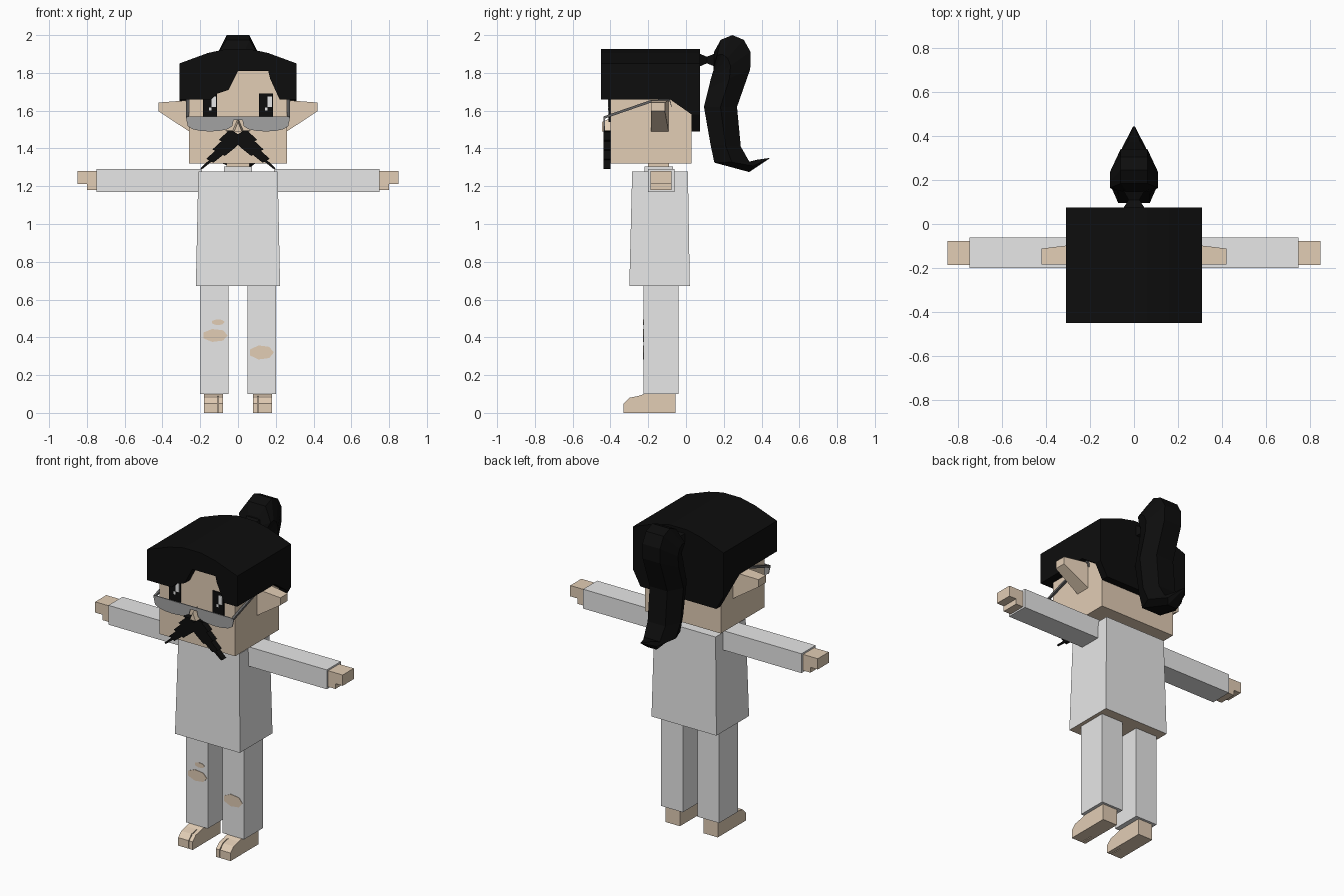
import bpy, bmesh
from math import cos, sin, radians, sqrt
from mathutils import Vector

cube = bpy.data.objects.get("Cube")
if cube:
    bpy.data.objects.remove(cube, do_unlink=True)


def material(name, *rgb):
    mat = bpy.data.materials.new(name)
    mat.use_nodes = True
    mat.diffuse_color = (*rgb, 1)
    shader = mat.node_tree.nodes["Principled BSDF"]
    shader.inputs["Base Color"].default_value = (*rgb, 1)
    shader.inputs["Roughness"].default_value = .9
    return mat


skin = material("skin", .76, .61, .46)
cloth = material("pale grey", .8, .8, .8)
black = material("black hair", .004, .004, .004)
glass = material("grey lens", .36, .36, .36)
metal = material("dark grey frame", .13, .13, .13)

corners = [(-1, -1), (1, -1), (1, 1), (-1, 1)]


def loft(name, rings, *mats):
    """Skin a list of equal rings of points and close both ends."""
    bm = bmesh.new()
    loops = [[bm.verts.new(point) for point in ring] for ring in rings]
    for below, above in zip(loops, loops[1:]):
        for i in range(len(below)):
            bm.faces.new((below[i - 1], below[i], above[i], above[i - 1]))
    bm.faces.new(loops[0])
    bm.faces.new(loops[-1])
    bmesh.ops.recalc_face_normals(bm, faces=bm.faces)
    mesh = bpy.data.meshes.new(name)
    bm.to_mesh(mesh)
    bm.free()
    for mat in mats:
        mesh.materials.append(mat)
    obj = bpy.data.objects.new(name, mesh)
    bpy.context.collection.objects.link(obj)
    return obj


def plate(name, outline, front, back, mat):
    """Extrude an outline of (x, z) points along y."""
    return loft(name, [[(x, y, z) for x, z in outline] for y in (front, back)], mat)


def slab(name, outline, inner, outer, mat):
    """Extrude an outline of (y, z) points along x."""
    return loft(name, [[(x, y, z) for y, z in outline] for x in (inner, outer)], mat)


def rect(width, front, back, z):
    return [(-width, front, z), (width, front, z), (width, back, z), (-width, back, z)]


def box(name, left, right, front, back, bottom, top, mat):
    outline = [(left, bottom), (right, bottom), (right, top), (left, top)]
    return plate(name, outline, front, back, mat)


def mirrored(points):
    """Complete a right-hand outline with its reflection."""
    return points + [(-x, z) for x, z in reversed(points)]


def serrated(start, end, teeth, depth):
    """Sawtooth edge between two points, cut inwards and downwards."""
    start, end = Vector(start), Vector(end)
    points = []
    for i in range(teeth):
        tip = start.lerp(end, i / teeth)
        points += [tip, tip - Vector((depth, depth / 2))]
    return points + [end]


def blob(x, z, width, height):
    """Seven-sided rounded outline."""
    turns = [radians(360 * i / 7) for i in range(7)]
    return [(x + width * cos(t), z + height * sin(t)) for t in turns]


# Head, neck and collar
face, nape = -.4, .03
box("head", -.26, .26, face, nape, 1.32, 1.84, skin)
box("neck", -.06, .06, -.2, -.09, 1.25, 1.33, skin)
box("collar", -.075, .075, -.22, -.07, 1.25, 1.305, cloth)

# Flared shirt with the bare underside showing at the hem
shirt = loft("shirt", [rect(.223, -.3, .02, .672), rect(.21, -.285, .01, 1.277)], cloth, skin)
for polygon in shirt.data.polygons:
    polygon.material_index = int(polygon.normal.z < -.9)

# Hair: cap, fringe with a gap over one eye, and nape
side, rim, crown, shoulder = .31, 1.66, 1.81, 1.85
hair_front, hair_back = -.45, .075
plate("hair_cap", mirrored([(side, crown), (side, shoulder), (.16, 1.905), (.06, 1.927)]),
      hair_front, hair_back, black)
plate("hair_fringe", [(-side, shoulder), (side, shoulder), (side, rim), (.22, rim), (.17, 1.77),
                      (.16, crown), (0, crown), (-.05, 1.71), (-.11, 1.69), (-.14, rim),
                      (-side, rim)], hair_front, face, black)
plate("hair_nape", mirrored([(side, shoulder), (side, 1.58), (.26, 1.49)]),
      nape, hair_back, black)

# Ponytail: a rounded top, then a bent tail with a flicked tip
sections = []
for i in range(5):
    turn = radians(15 + 37.5 * i)
    outer = (.245 - .1 * cos(turn), 1.88 + .12 * sin(turn))
    inner = (.15 - i / 200, 1.83 - i / 60)
    sections.append((outer, inner, .11 if i else .06))
sections += [((.34, 1.82), (.12, 1.72), .11), ((.27, 1.62), (.095, 1.62), .11),
             ((.29, 1.41), (.13, 1.42), .11), ((.335, 1.33), (.15, 1.325), .1),
             ((.375, 1.34), (.335, 1.275), .05), ((.445, 1.35), (.44, 1.345), .005)]
rings = []
for outer, inner, width in sections:
    middle = (Vector(outer) + Vector(inner)) / 2
    half = [(.55 * width, *outer), (width, *middle), (.65 * width, *inner)]
    rings.append(half + [(-x, y, z) for x, y, z in reversed(half)])
loft("ponytail", rings, black)

# Pinched knot joining the ponytail to the hair
pinches = [(.07, .05), (.11, .025), (.155, .05)]
loft("ponytail_knot", [[(a * size, y, 1.868 + b * size * .7) for a, b in corners]
                       for y, size in pinches], black)

# Nose and bridge of the glasses
lens_front, lens_back, lens_top = -.436, -.43, 1.57
loft("nose", [[(-size, y, 1.49), (size, y, 1.49), (0, y, 1.5 + 2 * size)]
              for y, size in ((face, .03), (-.445, .02))], skin)
box("glasses_bridge", -.03, .03, lens_front, lens_back, 1.55, lens_top, glass)

# Eyes with the glints on the same side
for label, x in (("right", -.148), ("left", .148)):
    box(label + "_eye", x - .038, x + .038, -.409, face, 1.54, 1.69, black)
    box(label + "_eye_glint", x + .008, x + .032, -.412, -.409, 1.62, 1.675, cloth)
    box(label + "_eye_spark", x - .006, x + .008, -.412, -.409, 1.6, 1.618, cloth)

# Half outlines that are mirrored below
tip = (.2, 1.295)
moustache = [(0, 1.42), (0, 1.475), (.03, 1.495)]
moustache += serrated((.07, 1.495), tip, 4, .014)
moustache += serrated(tip, (.02, 1.4), 3, .01)[1:]
arc = [radians(180 * i / 8) for i in range(9)]
lens = [(.148 + .127 * cos(t), 1.56 - .07 * sqrt(abs(sin(t)))) for t in arc]
lens += [(.03, lens_top), (.26, lens_top)]
ball, toe_top = -.25, .09
heel = [(-.055, 0), (-.055, .1), (-.22, .1), (ball, toe_top), (ball, 0)]
toe = [(ball, 0), (ball, toe_top), (-.3, .08), (-.33, .05), (-.33, 0)]
temple = [(lens_front, 1.563), (-.19, 1.648), (-.085, 1.655), (-.078, 1.625)]

for label, s in (("left", 1), ("right", -1)):
    # Hair over the ears
    slab(label + "_hair", [(hair_front, shoulder), (hair_back, shoulder), (hair_back, 1.58),
                           (nape, 1.58), (-.085, rim), (hair_front, rim)],
         s * .258, s * side, black)

    # Pointed ear, tapering outwards
    root = (.25, -.138, 1.57, .047, .086)
    end = (.42, -.148, 1.62, .036, .023)
    loft(label + "_ear", [[(s * x, y + a * depth, z + b * height) for a, b in corners]
                          for x, y, z, depth, height in (root, end)], skin)

    # Moustache half, lens and temple arm
    plate(label + "_moustache", [(s * x, z) for x, z in moustache], -.438, face, black)
    plate(label + "_lens", [(s * x, z) for x, z in lens], lens_front, lens_back, glass)
    wire = .007
    loft(label + "_glasses_arm", [[(s * .267 + a * wire, y, z + b * wire) for a, b in corners]
                                  for y, z in temple], metal)

    # Sleeve and hand
    box(label + "_sleeve", s * .19, s * .75, -.2, -.062, 1.17, 1.29, cloth)
    box(label + "_fingers", s * .74, s * .85, -.187, -.078, 1.213, 1.28, skin)
    box(label + "_palm", s * .74, s * .8, -.187, -.078, 1.18, 1.213, skin)

    # Trouser leg and foot with a separate big toe
    box(label + "_leg", s * .05, s * .2, -.225, -.04, .1, .68, cloth)
    slab(label + "_foot", heel, s * .08, s * .18, skin)
    slab(label + "_big_toe", toe, s * .08, s * .104, skin)
    slab(label + "_toes", toe, s * .109, s * .18, skin)

# Torn trouser holes
tears = {"right_knee": (-.122, .41, .068, .035),
         "right_thigh": (-.105, .48, .035, .016),
         "left_knee": (.124, .32, .066, .038)}
for label, shape in tears.items():
    plate(label + "_tear", blob(*shape), -.228, -.224, skin)
